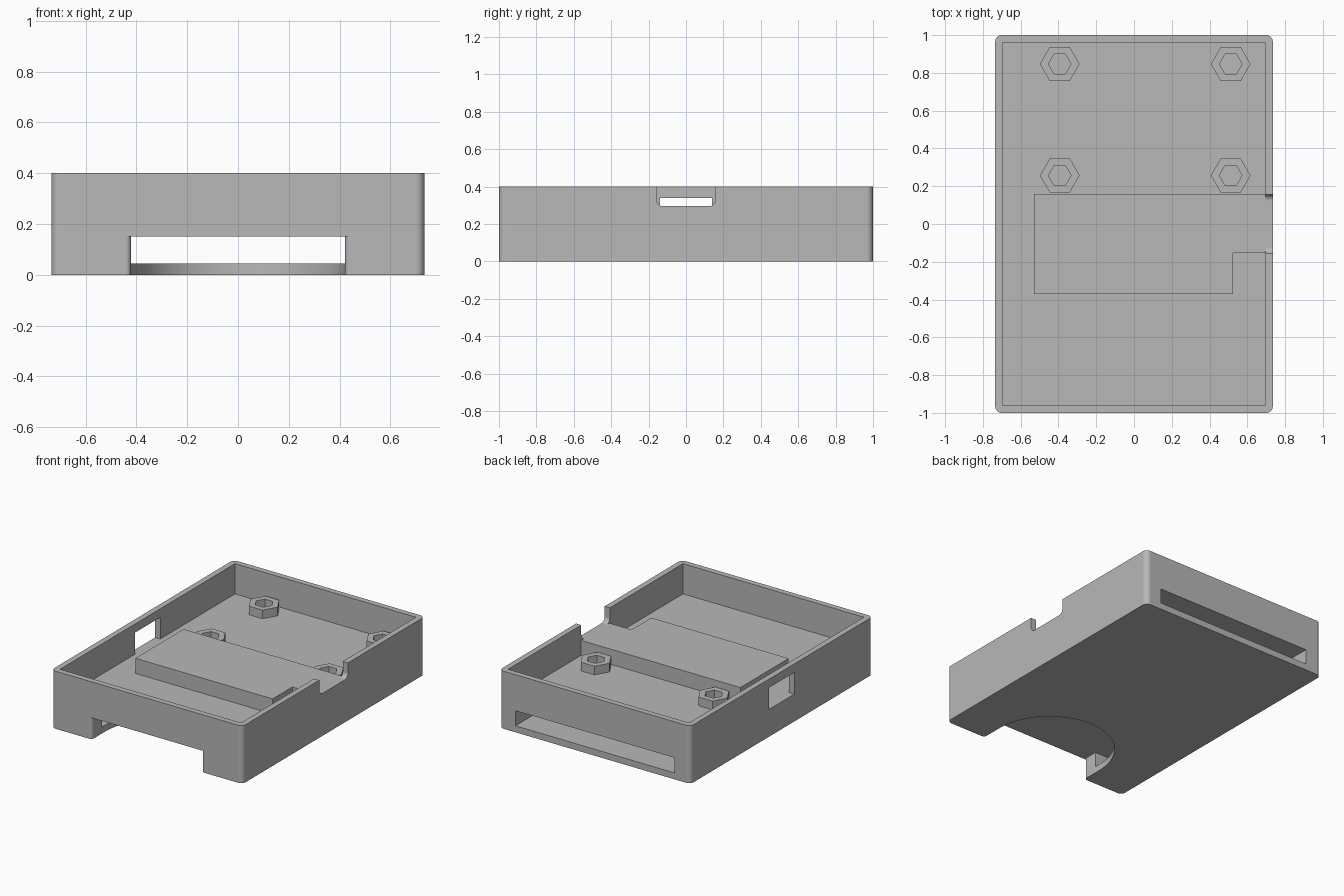
import bpy, bmesh
from math import pi, sin, cos

cube = bpy.data.objects.get("Cube")
if cube:
    bpy.data.objects.remove(cube, do_unlink=True)

# Single plain grey plastic
grey = bpy.data.materials.new("grey plastic")
grey.use_nodes = True
tone = (0.48, 0.48, 0.48, 1)
grey.diffuse_color = tone
for node in grey.node_tree.nodes:
    if node.type == 'BSDF_PRINCIPLED':
        node.inputs["Base Color"].default_value = tone


def finish(name, bm):
    bmesh.ops.recalc_face_normals(bm, faces=bm.faces[:])
    mesh = bpy.data.meshes.new(name)
    bm.to_mesh(mesh)
    bm.free()
    mesh.materials.append(grey)
    obj = bpy.data.objects.new(name, mesh)
    bpy.context.scene.collection.objects.link(obj)
    return obj


def arc(cx, cy, r, start, end, n=8):
    steps = [start + (end - start) * i / n for i in range(n + 1)]
    return [(cx + r * cos(a), cy + r * sin(a)) for a in steps]


def prism(name, outline, low, high, axis='Z'):
    """Extrude an outline along Z, or a (y, z) outline along X."""
    place = (lambda p, h: (p[0], p[1], h)) if axis == 'Z' else (lambda p, h: (h, p[0], p[1]))
    bm = bmesh.new()
    base = bm.faces.new([bm.verts.new(place(p, low)) for p in outline])
    top = bmesh.ops.extrude_face_region(bm, geom=[base])["geom"]
    move = (0, 0, high - low) if axis == 'Z' else (high - low, 0, 0)
    bmesh.ops.translate(bm, vec=move, verts=[v for v in top if isinstance(v, bmesh.types.BMVert)])
    return finish(name, bm)


def box(name, x0, x1, y0, y1, z0, z1):
    return prism(name, [(x0, y0), (x1, y0), (x1, y1), (x0, y1)], z0, z1)


def activate(obj):
    bpy.ops.object.select_all(action='DESELECT')
    obj.select_set(True)
    bpy.context.view_layer.objects.active = obj


def cut(obj, cutter):
    cutter.hide_render = True
    mod = obj.modifiers.new("cut", 'BOOLEAN')
    mod.operation, mod.solver, mod.object = 'DIFFERENCE', 'EXACT', cutter
    activate(obj)
    bpy.ops.object.modifier_apply(modifier=mod.name)
    bpy.data.objects.remove(cutter, do_unlink=True)


W, L, H, T = 0.735, 1.0, 0.4, 0.04
FLOOR, SLOT_TOP, DECK = 0.19, 0.15, 0.295

# Case body with rounded vertical corners
R = 0.035
outline = []
for k, (sx, sy) in enumerate([(1, 1), (-1, 1), (-1, -1), (1, -1)]):
    outline += arc(sx * (W - R), sy * (L - R), R, k * pi / 2, (k + 1) * pi / 2)
case = prism("case_body", outline, 0, H)

# Upper tray
cut(case, box("tray_cutter", -W + T, W - T, -L + T, L - T, FLOOR, H + 0.1))

# Lower slot, open at the back
cut(case, box("slot_cutter", -0.61, 0.61, -0.89, L + 0.1, 0.045, SLOT_TOP))

# Thumb opening: round inner end, softened outer edges
w, f = 0.422, 0.02
thumb = [(-w - f, -L - 0.1)]
thumb += arc(-w - f, -L + f, f, -pi / 2, 0, 6)
thumb += arc(0, -L + 0.15, w, pi, 0, 40)
thumb += arc(w + f, -L + f, f, pi, 3 * pi / 2, 6)
thumb += [(w + f, -L - 0.1)]
cut(case, prism("thumb_cutter", thumb, -0.1, SLOT_TOP))

# Window in the right-hand (-x) wall
cut(case, box("window_cutter", -W - 0.1, -W + T + 0.02, -0.14, 0.14, FLOOR, 0.34))

# Notch in the opposite wall with rounded lower corners
n, r = 0.157, 0.035
notch = [(-n, H + 0.1)] + arc(-n + r, DECK + r, r, pi, 3 * pi / 2)
notch += arc(n - r, DECK + r, r, 3 * pi / 2, 2 * pi) + [(n, H + 0.1)]
cut(case, prism("notch_cutter", notch, W - T - 0.02, W + 0.1, 'X'))

activate(case)
bpy.ops.object.shade_smooth_by_angle(angle=pi / 6)
case.modifiers.new("even_normals", 'WEIGHTED_NORMAL').keep_sharp = True

# Raised platform leading to the notch
prism("platform", [(-0.53, -0.37), (0.525, -0.37), (0.525, -0.153), (W - T, -0.153),
                   (W - T, 0.16), (-0.53, 0.16)], FLOOR, DECK)


# Hexagonal standoffs with hexagonal sockets
def standoff(name, x, y):
    bm = bmesh.new()
    rings = []
    for radius, z in [(0.105, FLOOR), (0.105, 0.25), (0.06, 0.25), (0.06, FLOOR)]:
        rings.append([bm.verts.new((px, py, z)) for px, py in arc(x, y, radius, 0, 2 * pi, 6)[:6]])
    for a, b in zip(rings, rings[1:] + rings[:1]):
        for i in range(6):
            j = (i + 1) % 6
            bm.faces.new((a[i], a[j], b[j], b[i]))
    finish(name, bm)


for side, x in (("right", -0.393), ("left", 0.512)):
    for row, y in (("back", 0.847), ("middle", 0.257)):
        standoff(f"standoff_{row}_{side}", x, y)
